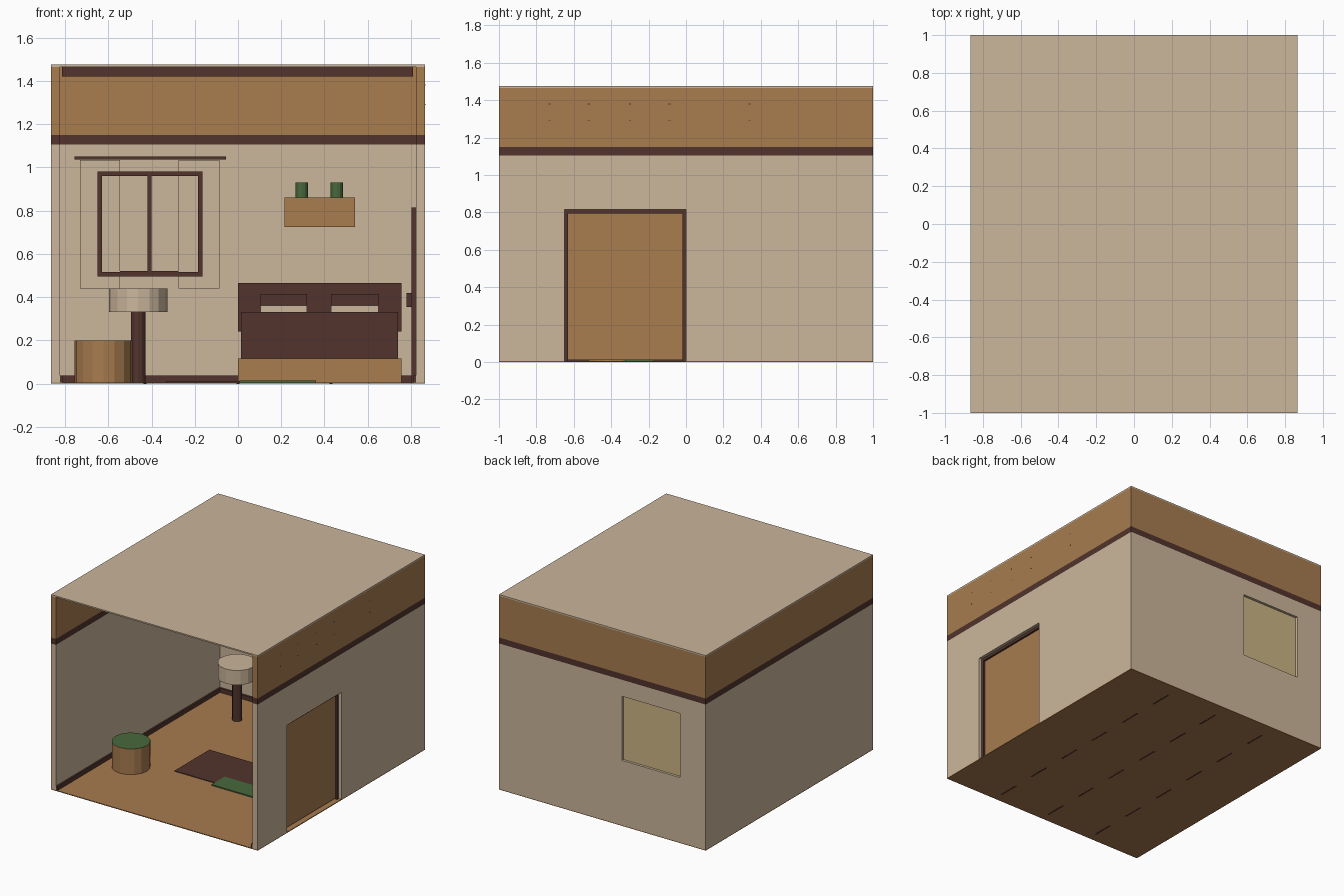
import bpy
import bmesh
from mathutils import Matrix

cube = bpy.data.objects.get("Cube")
if cube:
    bpy.data.objects.remove(cube, do_unlink=True)


def material(name, rgb):
    linear = [(c / 255 / 12.92) if c < 11 else ((c / 255 + 0.055) / 1.055) ** 2.4 for c in rgb]
    mat = bpy.data.materials.new(name)
    mat.use_nodes = True
    mat.diffuse_color = (*linear, 1)
    mat.node_tree.nodes["Principled BSDF"].inputs["Base Color"].default_value = (*linear, 1)
    return mat


BEIGE = material("beige plaster", (203, 182, 155))
WOOD = material("warm wood", (168, 124, 79))
DARK = material("dark wood", (82, 52, 45))
GREEN = material("leaf green", (72, 104, 60))
GLASS = material("yellow glass", (203, 182, 133))


def finish(name, bm, *mats):
    bmesh.ops.recalc_face_normals(bm, faces=bm.faces)
    mesh = bpy.data.meshes.new(name)
    bm.to_mesh(mesh)
    bm.free()
    obj = bpy.data.objects.new(name, mesh)
    bpy.context.collection.objects.link(obj)
    for mat in mats:
        mesh.materials.append(mat)
    return obj


def box(name, mat, x, y, z):
    """Box from three (low, high) ranges."""
    bm = bmesh.new()
    size = [r[1] - r[0] for r in (x, y, z)]
    mid = [(r[1] + r[0]) / 2 for r in (x, y, z)]
    bmesh.ops.create_cube(bm, size=1, matrix=Matrix.Translation(mid) @ Matrix.Diagonal((*size, 1)))
    return finish(name, bm, mat)


def cylinder(name, mat, x, y, z, radius, sides=16, top=None):
    bm = bmesh.new()
    bmesh.ops.create_cone(bm, cap_ends=True, segments=sides, radius1=radius, radius2=radius,
                          depth=z[1] - z[0], matrix=Matrix.Translation((x, y, (z[0] + z[1]) / 2)))
    bm.normal_update()
    if top:
        for face in bm.faces:
            face.material_index = int(face.normal.z > 0.9)
    return finish(name, bm, mat, top or mat)


def frame(name, axis_box, u, z, t, bottom=True):
    """Rectangular frame; axis_box turns a (u range, z range) into a box."""
    axis_box(name + "_side_a", (u[0], u[0] + t), z)
    axis_box(name + "_side_b", (u[1] - t, u[1]), z)
    axis_box(name + "_top", (u[0] + t, u[1] - t), (z[1] - t, z[1]))
    if bottom:
        axis_box(name + "_bottom", (u[0] + t, u[1] - t), (z[0], z[0] + t))


W, L, T = 0.865, 1.0, 0.042        # half width, half length, wall thickness
IN_X, IN_Y = W - T, L - T
FLOOR, EAVES, ROOF = 0.006, 1.465, 1.475


# Three-sided wall tiers, open at the front
def wall_tier(name, mat, z0, z1):
    outline = [(-W, -L), (-IN_X, -L), (-IN_X, IN_Y), (IN_X, IN_Y),
               (IN_X, -L), (W, -L), (W, L), (-W, L)]
    bm = bmesh.new()
    face = bm.faces.new([bm.verts.new((x, y, z0)) for x, y in outline])
    ext = bmesh.ops.extrude_face_region(bm, geom=[face])["geom"]
    bmesh.ops.translate(bm, vec=(0, 0, z1 - z0), verts=[v for v in ext if isinstance(v, bmesh.types.BMVert)])
    return finish(name, bm, mat)


lower = wall_tier("lower_walls", BEIGE, FLOOR, 1.105)
wall_tier("wall_band", DARK, 1.105, 1.15)
wall_tier("upper_walls", WOOD, 1.15, EAVES)

# Openings for the window and the door
WIN_X, WIN_Z = (-0.65, -0.165), (0.495, 0.98)
DOOR_Y, DOOR_Z = (-0.65, 0.0), (FLOOR, 0.815)
cutters = [box("window_cutter", BEIGE, WIN_X, (0.9, 1.1), WIN_Z),
           box("door_cutter", BEIGE, (0.75, 0.95), DOOR_Y, (-0.1, DOOR_Z[1]))]
for cutter in cutters:
    cutter.hide_render = True
    cutter.display_type = 'WIRE'
    cut = lower.modifiers.new(cutter.name, 'BOOLEAN')
    cut.operation = 'DIFFERENCE'
    cut.solver = 'EXACT'
    cut.object = cutter
bpy.context.view_layer.update()
cut_mesh = bpy.data.meshes.new_from_object(lower.evaluated_get(bpy.context.evaluated_depsgraph_get()))
lower.modifiers.clear()
lower.data = cut_mesh
for cutter in cutters:
    bpy.data.objects.remove(cutter, do_unlink=True)

# Floor, roof and trim
box("floor", WOOD, (-W, W), (-L, L), (0, FLOOR))
box("roof", BEIGE, (-W, W), (-L, L), (EAVES, ROOF))
for i, x in enumerate((-0.43, 0.0, 0.43)):
    for j in range(6):
        y = -0.93 + j * 0.33
        box(f"floor_seam_{i}_{j}", DARK, (x - 0.006, x + 0.006), (y, y + 0.16), (-0.001, 0.003))
box("back_cornice", DARK, (-0.815, 0.81), (IN_Y - 0.03, IN_Y), (1.42, EAVES))
SKIRT = (FLOOR, 0.038)
box("back_skirting", DARK, (-IN_X, IN_X), (IN_Y - 0.015, IN_Y), SKIRT)
box("left_skirting", DARK, (-IN_X, -IN_X + 0.012), (-L, IN_Y), SKIRT)
box("right_skirting_front", DARK, (IN_X - 0.012, IN_X), (-L, DOOR_Y[0]), SKIRT)
box("right_skirting_back", DARK, (IN_X - 0.012, IN_X), (DOOR_Y[1], IN_Y), SKIRT)
for y in (-0.73, -0.52, -0.3, -0.09, 0.34):
    for z in (1.29, 1.38):
        box("wall_peg", DARK, (IN_X, W + 0.001), (y - 0.006, y + 0.006), (z - 0.002, z + 0.002))

# Door
frame("door_frame", lambda n, u, z: box(n, DARK, (0.803, 0.842), u, z), DOOR_Y, DOOR_Z, 0.02, False)
box("door", WOOD, (0.81, 0.828), (DOOR_Y[0] + 0.02, DOOR_Y[1] - 0.02), (0.012, DOOR_Z[1] - 0.02))
box("door_handle", DARK, (0.78, 0.81), (-0.12, -0.08), (0.355, 0.42))

# Window with curtains
frame("window_frame", lambda n, u, z: box(n, DARK, u, (0.935, 0.98), z), WIN_X, WIN_Z, 0.02)
box("window_mullion", DARK, (-0.418, -0.4), (0.94, 0.98), (0.515, 0.96))
box("window_sill", DARK, (-0.545, -0.275), (0.94, 0.96), (0.505, 0.52))
box("window_pane", GLASS, (-0.65, -0.165), (0.97, 0.981), (0.495, 0.98))
box("window_blind", BEIGE, (-0.63, -0.185), (0.964, 0.97), (0.515, 0.96))
for side, x in (("right", (-0.73, -0.545)), ("left", (-0.275, -0.085))):
    box(side + "_curtain", BEIGE, x, (0.945, 0.957), (0.44, 1.035))
box("curtain_rod", DARK, (-0.755, -0.055), (0.93, 0.957), (1.037, 1.05))

# Bed
box("bed_base", WOOD, (0, 0.755), (0.2, 0.93), (FLOOR, 0.115))
box("bed_blanket", DARK, (0.015, 0.74), (0.21, 0.925), (0.115, 0.33))
box("headboard", DARK, (0, 0.755), (0.925, 0.957), (0.24, 0.465))
for i, x in enumerate(((0.105, 0.32), (0.43, 0.65))):
    box(f"pillow_{i}", BEIGE, x, (0.74, 0.9), (0.33, 0.36))
    box(f"pillow_cover_{i}", DARK, x, (0.75, 0.9), (0.36, 0.415))

# Shelf with plants
box("wall_shelf", WOOD, (0.215, 0.54), (0.83, IN_Y), (0.725, 0.86))
for i, x in enumerate((0.295, 0.457)):
    cylinder(f"shelf_plant_{i}", GREEN, x, 0.89, (0.86, 0.93), 0.029, 12)

# Floor lamp, stool and rugs
cylinder("lamp_pole", DARK, -0.462, 0.65, (FLOOR, 0.33), 0.034, 12)
cylinder("lamp_shade", BEIGE, -0.462, 0.65, (0.33, 0.44), 0.135)
cylinder("stool", WOOD, -0.622, -0.39, (FLOOR, 0.2), 0.134, top=GREEN)
box("rug", DARK, (-0.333, 0.333), (-0.284, 0.133), (FLOOR, 0.011))
box("small_mat", GREEN, (0.007, 0.36), (-0.327, -0.17), (FLOOR, 0.014))
